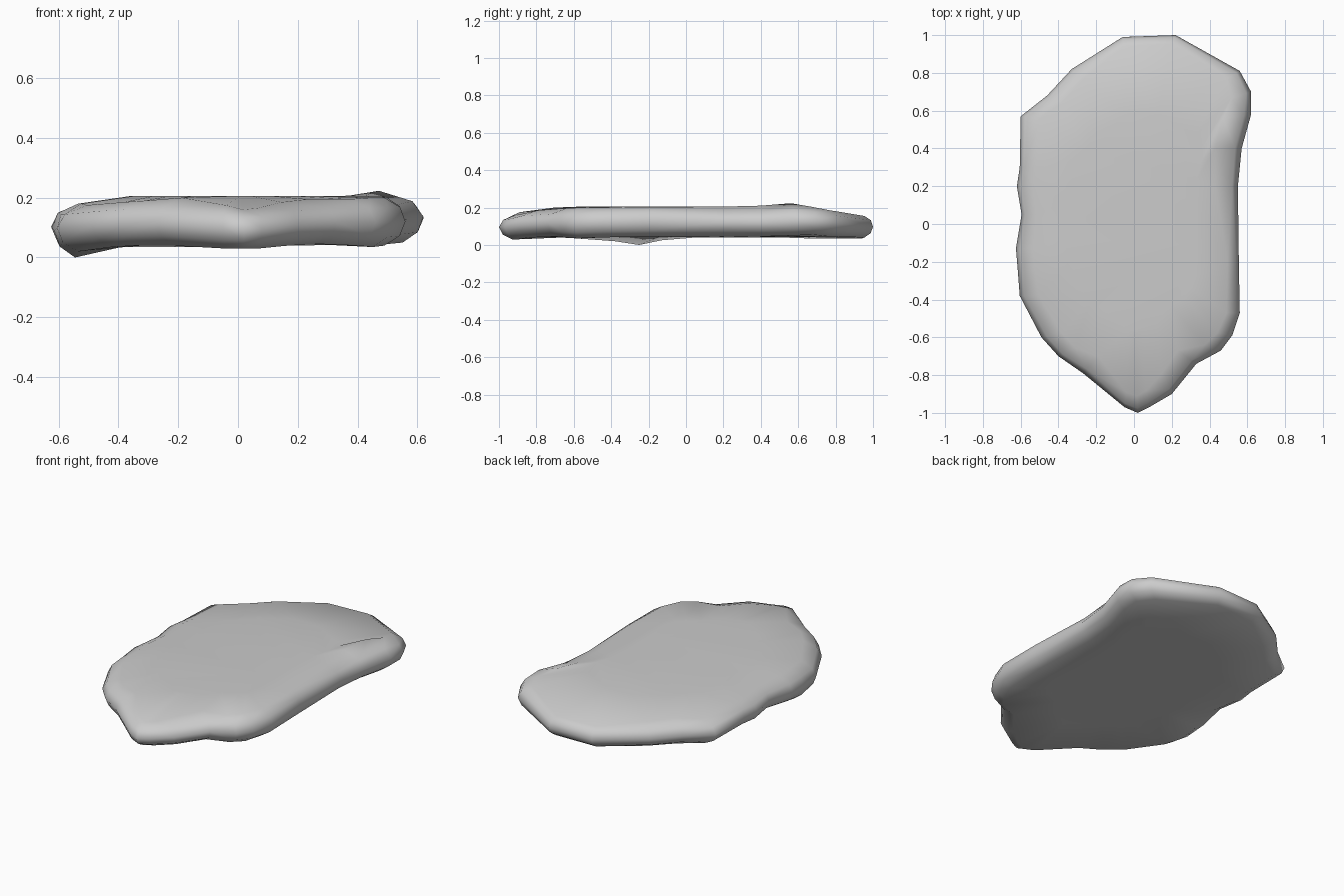
import bpy, bmesh
from mathutils import Vector

if "Cube" in bpy.data.objects:
    bpy.data.objects.remove(bpy.data.objects["Cube"])

# Slab outline, counter-clockwise from the front tip: x, y, underside z, top z, width of rounded shoulder
OUTLINE = [
    (0.02, -1.0, .03, .16, .09), (0.08, -.97, .03, .165, .09), (0.20, -.90, .04, .185, .12),
    (0.33, -.74, .045, .195, .12), (0.46, -.67, .04, .195, .09), (0.52, -.59, .035, .20, .08),
    (0.56, -.47, .04, .20, .07), (0.555, -.20, .045, .203, .06), (0.55, .20, .045, .205, .12),
    (0.57, .40, .045, .21, .14), (0.62, .58, .05, .223, .15), (0.62, .70, .055, .205, .11),
    (0.56, .81, .045, .185, .08), (0.22, 1.0, .04, .155, .05), (-.06, .99, .035, .155, .05),
    (-.33, .82, .035, .175, .08), (-.46, .68, .035, .18, .09), (-.60, .57, .04, .175, .10),
    (-.605, .30, .04, .18, .09), (-.62, .20, .04, .18, .09), (-.595, .05, .04, .18, .08),
    (-.625, -.13, .025, .18, .09), (-.615, -.25, 0.0, .18, .09), (-.605, -.38, .02, .175, .10),
    (-.49, -.60, .035, .185, .11), (-.40, -.70, .04, .19, .10), (-.27, -.79, .04, .20, .12),
    (-.05, -.97, .03, .175, .08),
]


def inward(x, y):
    """Unit direction from the rim towards the slab's long middle line."""
    return (Vector((0, max(-.5, min(.5, y)))) - Vector((x, y))).normalized()


def add_ring(bm, shape):
    return [bm.verts.new(shape(*p)) for p in OUTLINE]


def rim(inset, height):
    """Ring on the rounded rim: share of the shoulder width and of the height."""
    def shape(x, y, low, high, width):
        w = width if height > .5 else min(width, .07)
        p = Vector((x, y)) + inward(x, y) * w * inset
        return p.x, p.y, low + (high - low) * height
    return shape


def plateau(scale, z):
    """Ring on the broad upper or lower face."""
    return lambda x, y, low, high, width: (x * scale, y * scale, z)


bm = bmesh.new()
rings = [add_ring(bm, s) for s in (
    plateau(.58, .044), rim(1, 0), rim(.28, .2), rim(0, .5),
    rim(.25, .8), rim(1, 1), plateau(.58, .205))]

# Skin between the rings, then cap the two broad faces
n = len(OUTLINE)
for a, b in zip(rings, rings[1:]):
    for i in range(n):
        j = (i + 1) % n
        bm.faces.new((a[i], a[j], b[j], b[i]))
bm.faces.new(rings[-1])
bm.faces.new(rings[0][::-1])
bmesh.ops.triangulate(bm, faces=bm.faces[:])
bmesh.ops.recalc_face_normals(bm, faces=bm.faces[:])

mesh = bpy.data.meshes.new("stone_slab")
bm.to_mesh(mesh)
bm.free()
slab = bpy.data.objects.new("stone_slab", mesh)
bpy.context.collection.objects.link(slab)

# Soft shading with sharp creases kept
bpy.context.view_layer.objects.active = slab
slab.select_set(True)
bpy.ops.object.shade_smooth_by_angle(angle=1.0)
